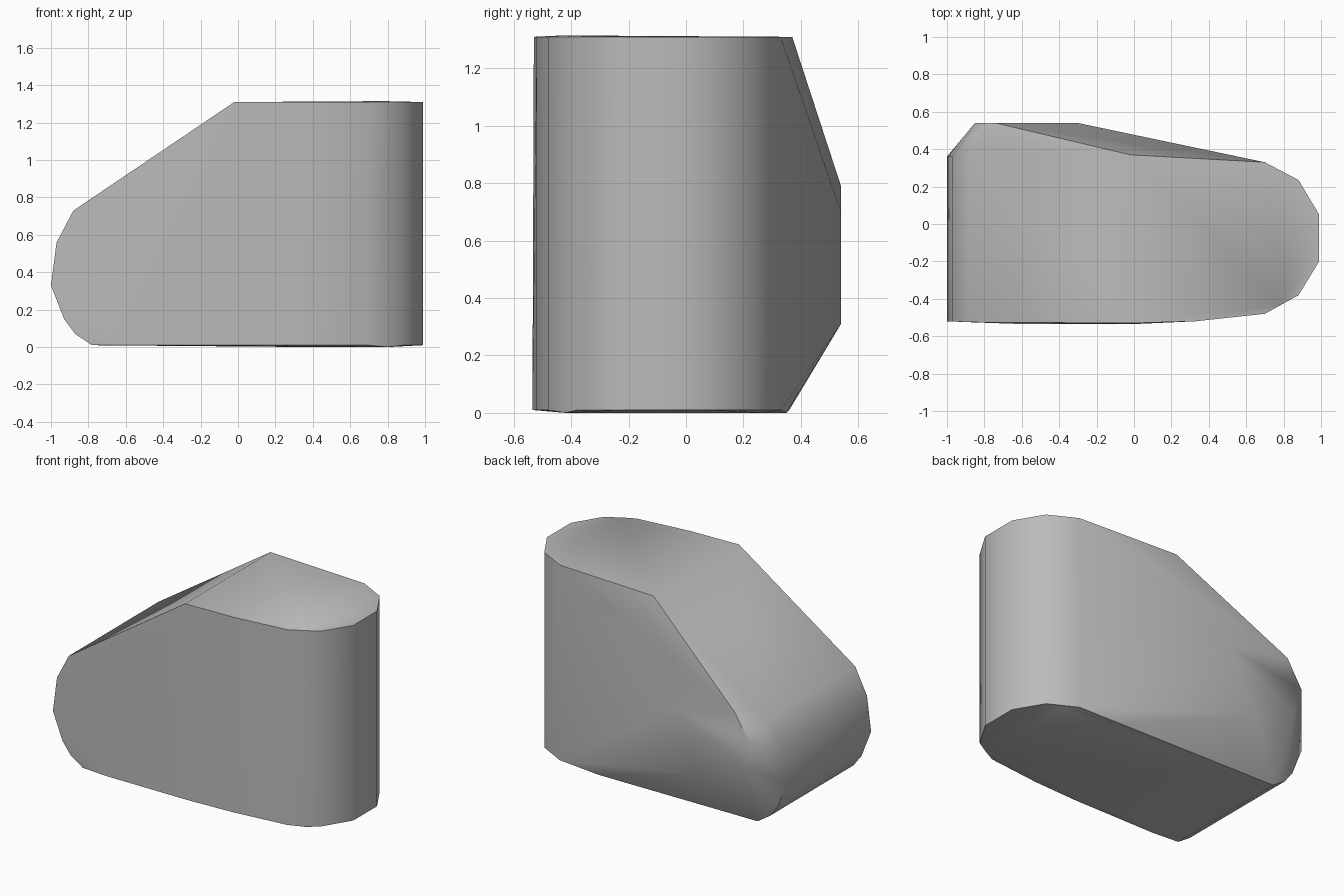
import bpy
import bmesh
import math

cube = bpy.data.objects.get("Cube")
if cube:
    bpy.data.objects.remove(cube, do_unlink=True)

# Rounded right end, shared by the top and bottom rims (x, y)
end_outline = [(0.33, -0.52), (0.7, -0.48), (0.88, -0.38), (0.99, -0.2),
               (0.99, 0.05), (0.88, 0.235), (0.7, 0.33)]
# Rounded left nose in side profile (x, z), swept from front to back
nose_profile = [(-0.97, 0.56), (-1.0, 0.33), (-0.93, 0.15),
                (-0.87, 0.07), (-0.78, 0.01)]
# Bulge of the back wall (x, z)
back_bulge = [(-0.74, 0.79), (-0.85, 0.61), (-0.8, 0.44), (-0.5, 0.31), (-0.3, 0.7)]

points = [(x, y, z) for x, y in end_outline for z in (0.01, 1.31)]
points += [(x, y, z) for x, z in nose_profile for y in (-0.52, 0.36)]
points += [(x, 0.54, z) for x, z in back_bulge]
# Ridge where the roof meets the slope, and the lower end of the slope
points += [(-0.02, -0.53, 1.31), (-0.02, 0.37, 1.31),
           (-0.88, -0.525, 0.73), (-0.88, 0.42, 0.73)]
# Slightly crowned roof and floor
points += [(0.78, -0.43, 1.315), (0.8, -0.42, 0.0), (0.78, 0.27, 0.0),
           (0.4, 0.35, 0.0), (-0.6, -0.535, 0.01), (0.0, -0.535, 0.01)]

# Wrap the points in one convex shell
mesh = bpy.data.meshes.new("wedge_block")
bm = bmesh.new()
for p in points:
    bm.verts.new(p)
hull = bmesh.ops.convex_hull(bm, input=bm.verts[:])
spare = {g for g in hull["geom_interior"] + hull["geom_unused"]
         if isinstance(g, bmesh.types.BMVert)}
bmesh.ops.delete(bm, geom=list(spare), context="VERTS")
bmesh.ops.dissolve_limit(bm, angle_limit=math.radians(0.5),
                         verts=bm.verts[:], edges=bm.edges[:])
bmesh.ops.recalc_face_normals(bm, faces=bm.faces[:])
bm.to_mesh(mesh)
bm.free()

block = bpy.data.objects.new("wedge_block", mesh)
bpy.context.collection.objects.link(block)

# Plain grey
grey = bpy.data.materials.new("plain_grey")
grey.use_nodes = True
grey.diffuse_color = (0.5, 0.5, 0.5, 1)
grey.node_tree.nodes["Principled BSDF"].inputs["Base Color"].default_value = (0.5, 0.5, 0.5, 1)
mesh.materials.append(grey)

# Smooth walls with crisp rims
bpy.ops.object.select_all(action="DESELECT")
block.select_set(True)
bpy.context.view_layer.objects.active = block
bpy.ops.object.shade_smooth_by_angle(angle=math.radians(40))
